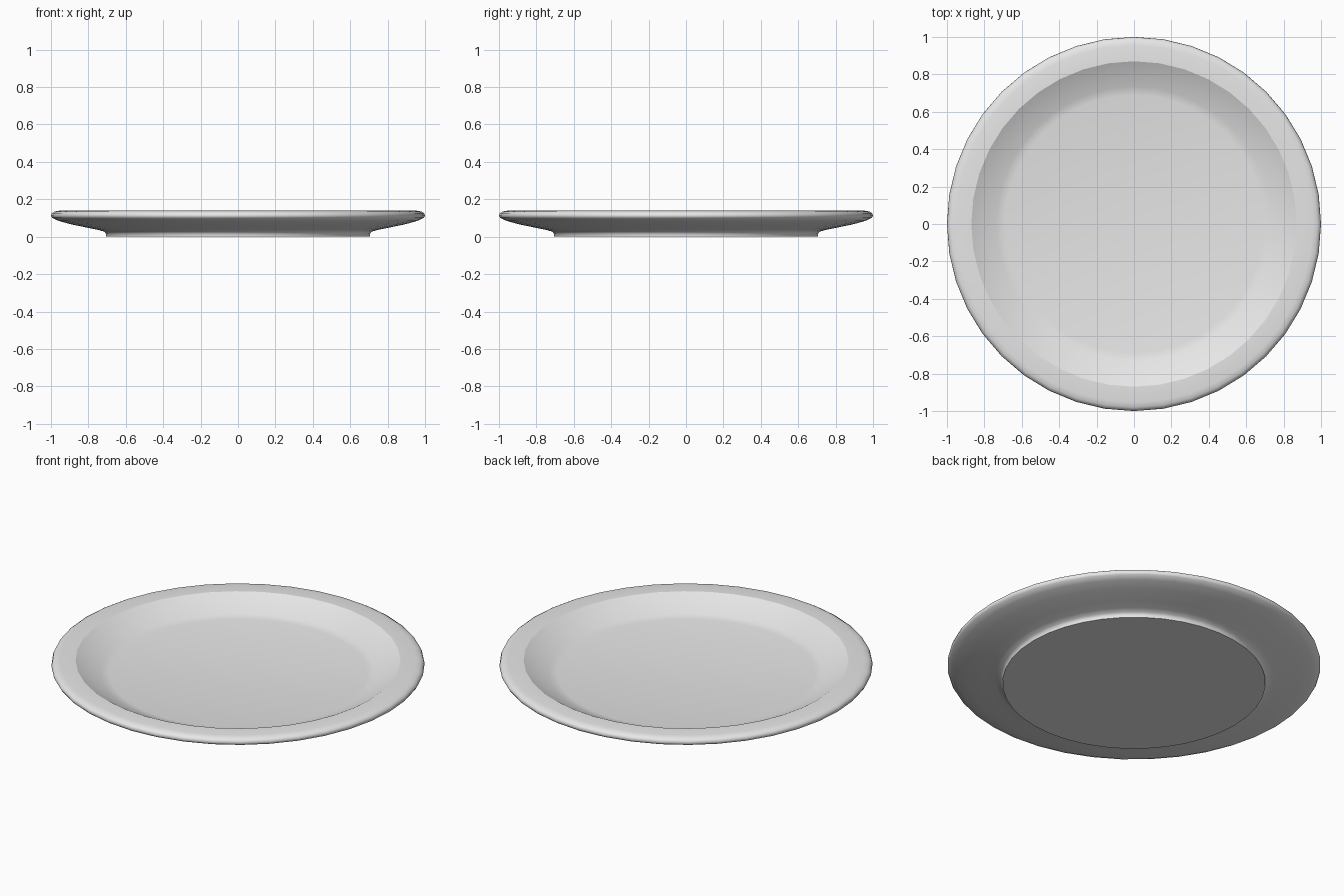
import bpy
import bmesh
import math

old = bpy.data.objects.get("Cube")
if old:
    bpy.data.objects.remove(old, do_unlink=True)

SEGMENTS = 40

# Half section (radius, height): dish floor, wall, rim, underside, foot
profile = [
    (0.0, 0.06), (0.69, 0.06), (0.735, 0.068), (0.87, 0.14),
    (0.955, 0.139), (0.98, 0.135), (0.995, 0.126), (1.0, 0.112), (0.993, 0.1),
    (0.96, 0.085), (0.9, 0.068), (0.8, 0.047), (0.745, 0.036),
    (0.715, 0.027), (0.705, 0.015), (0.705, 0.0), (0.0, 0.0),
]
sharp_rings = [(0.87, 0.14), (0.705, 0.0)]

# Glazed ceramic material
glaze = bpy.data.materials.new("light_grey_glaze")
glaze.use_nodes = True
colour = (0.8, 0.8, 0.8, 1.0)
glaze.diffuse_color = colour
glaze.node_tree.nodes["Principled BSDF"].inputs["Base Color"].default_value = colour

# Plate turned around the z axis
bm = bmesh.new()
verts = [bm.verts.new((r, 0, z)) for r, z in profile]
edges = [bm.edges.new(pair) for pair in zip(verts, verts[1:])]
bmesh.ops.spin(bm, geom=verts + edges, cent=(0, 0, 0), axis=(0, 0, 1),
               angle=math.tau, steps=SEGMENTS, use_merge=False)
bmesh.ops.remove_doubles(bm, verts=bm.verts, dist=0.0005)
bmesh.ops.recalc_face_normals(bm, faces=bm.faces)

# Smooth surface with crisp edges at the inner rim and the foot
def on_ring(vert, ring):
    radius = math.hypot(vert.co.x, vert.co.y)
    return abs(radius - ring[0]) < 0.002 and abs(vert.co.z - ring[1]) < 0.002

for face in bm.faces:
    face.smooth = True
for edge in bm.edges:
    edge.smooth = not any(all(on_ring(v, ring) for v in edge.verts)
                          for ring in sharp_rings)

mesh = bpy.data.meshes.new("plate")
bm.to_mesh(mesh)
bm.free()
mesh.materials.append(glaze)
plate = bpy.data.objects.new("plate", mesh)
bpy.context.collection.objects.link(plate)
